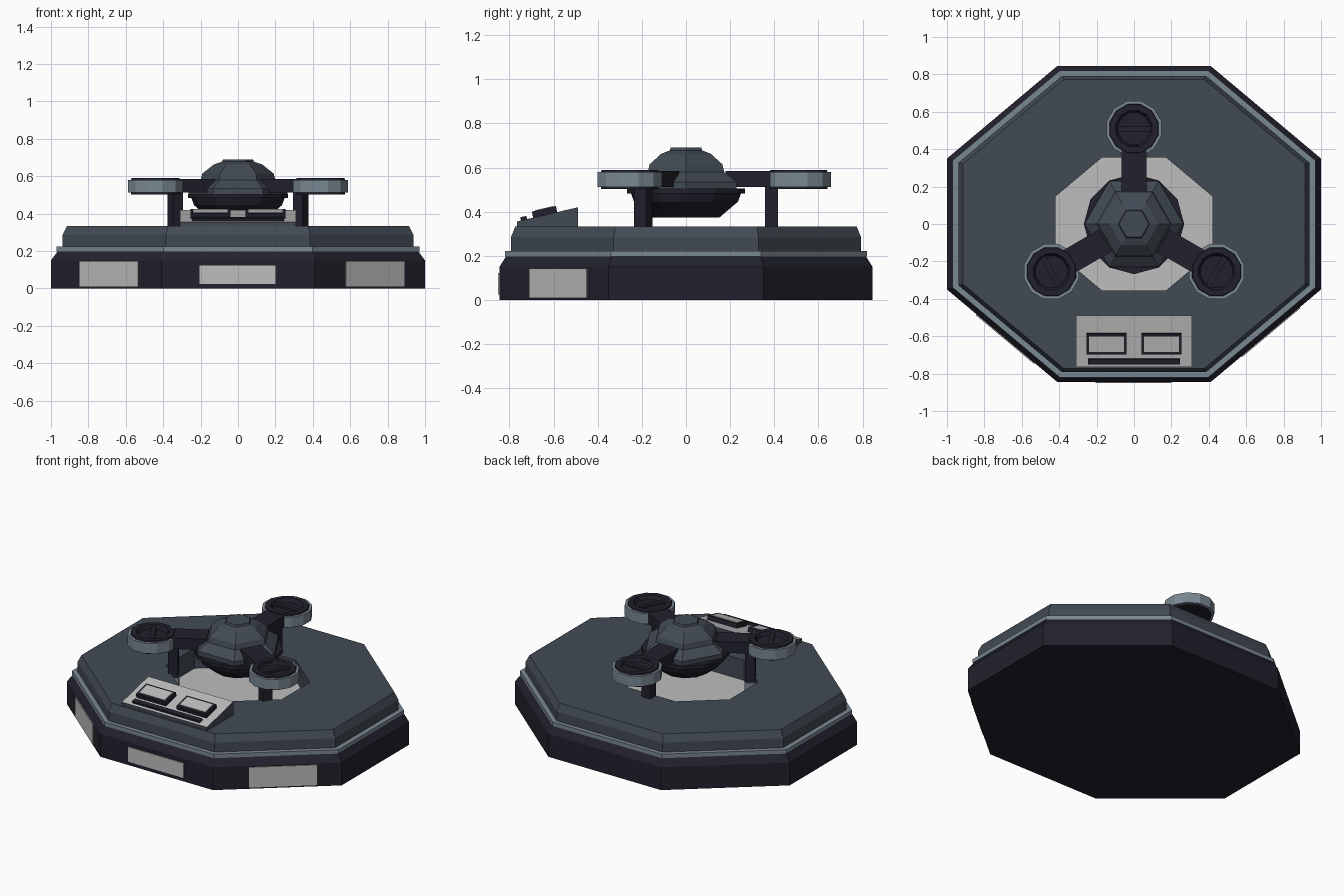
import bpy, bmesh, math
from mathutils import Matrix, Vector

if "Cube" in bpy.data.objects:
    bpy.data.objects.remove(bpy.data.objects["Cube"], do_unlink=True)


def material(name, srgb):
    rgb = [((c / 255 + 0.055) / 1.055) ** 2.4 for c in srgb]
    m = bpy.data.materials.new(name)
    m.use_nodes = True
    m.diffuse_color = (*rgb, 1)
    m.node_tree.nodes["Principled BSDF"].inputs["Base Color"].default_value = (*rgb, 1)
    return m


NAVY, SLATE, TRIM, LIGHT = range(4)
MATS = [material("dark navy", (34, 33, 45)), material("slate", (66, 74, 84)),
        material("steel trim", (122, 136, 146)), material("light grey", (190, 190, 190))]


def finish(name, bm, matrix=Matrix()):
    bmesh.ops.recalc_face_normals(bm, faces=bm.faces)
    mesh = bpy.data.meshes.new(name)
    bm.to_mesh(mesh)
    bm.free()
    for m in MATS:
        mesh.materials.append(m)
    ob = bpy.data.objects.new(name, mesh)
    ob.matrix_world = matrix
    bpy.context.collection.objects.link(ob)
    return ob


def loft(name, outline, rings, bottom, top, matrix=Matrix()):
    """Stack scaled copies of an outline; each ring is (scale, z, colour of the band below)."""
    bm = bmesh.new()
    loops = [[bm.verts.new((x * s, y * s, z)) for x, y in outline] for s, z, _ in rings]
    n = len(outline)
    for a, b, ring in zip(loops, loops[1:], rings[1:]):
        for i in range(n):
            k = (i + 1) % n
            bm.faces.new((a[i], a[k], b[k], b[i])).material_index = ring[2]
    bm.faces.new(loops[0][::-1]).material_index = bottom
    bm.faces.new(loops[-1]).material_index = top
    return finish(name, bm, matrix)


def box(name, lo, hi, mat, matrix=Matrix()):
    bm = bmesh.new()
    lo, hi = Vector(lo), Vector(hi)
    bmesh.ops.create_cube(bm, size=1, matrix=Matrix.Translation((lo + hi) / 2)
                          @ Matrix.Diagonal((*(hi - lo), 1)))
    for f in bm.faces:
        f.material_index = mat
    return finish(name, bm, matrix)


def ngon(n, start=0):
    return [(math.cos(start + math.tau * i / n), math.sin(start + math.tau * i / n))
            for i in range(n)]


# Octagonal platform with trim band and sunken landing pad
octagon = [(1, -.35), (1, .35), (.41, .845), (-.41, .845),
           (-1, .35), (-1, -.35), (-.41, -.845), (.41, -.845)]
loft("platform", octagon,
     [(1, 0, NAVY), (1, .15, NAVY), (.965, .197, NAVY), (.97, .197, TRIM), (.97, .223, TRIM),
      (.938, .223, TRIM), (.938, .285, SLATE), (.915, .333, SLATE),
      (.42, .333, SLATE), (.42, .2, SLATE)], NAVY, LIGHT)

# Light panels on the three front faces
box("front_panel", (-.205, -.851, .025), (.2, -.84, .122), LIGHT)
for name, x, sign in (("left_panel", .73, 1), ("right_panel", -.687, -1)):
    y = -.845 + (abs(x) - .41) / .59 * .495
    m = Matrix.Translation((x, y, 0)) @ Matrix.Rotation(sign * math.atan2(.495, .59), 4, 'Z')
    box(name, (-.203, -.006, .01), (.203, .005, .143), LIGHT, m)

# Wedge console with a light sloping top
bm = bmesh.new()
section = [(-.765, .33), (-.49, .33), (-.49, .42), (-.765, .356)]
sides = [[bm.verts.new((x, y, z)) for y, z in section] for x in (-.31, .31)]
bm.faces.new(sides[0])
bm.faces.new(sides[1])
for i in range(4):
    k = (i + 1) % 4
    bm.faces.new((sides[0][i], sides[0][k], sides[1][k], sides[1][i]))
bm.normal_update()
for f in bm.faces:
    f.material_index = LIGHT if min(v.co.z for v in f.verts) > .34 else SLATE
finish("console", bm)

# Console controls, laid on the slope
slope = Matrix.Translation((0, -.765, .356)) @ Matrix.Rotation(math.atan2(.064, .275), 4, 'X')
box("console_bar", (-.245, .018, -.01), (.245, .047, .015), NAVY, slope)
for name, x in (("left_key", .147), ("right_key", -.147)):
    box(name + "_frame", (x - .107, .075, -.01), (x + .107, .187, .028), NAVY, slope)
    box(name + "_face", (x - .093, .09, .02), (x + .093, .174, .031), LIGHT, slope)

# Craft: faceted hull, rim plate and tapered belly
loft("hull", ngon(6),
     [(.265, .495, SLATE), (.265, .535, SLATE), (.2, .58, SLATE), (.19, .615, SLATE),
      (.13, .662, SLATE), (.085, .678, SLATE), (.08, .69, SLATE)], SLATE, SLATE)
loft("hull_rim", ngon(12), [(.268, .483, NAVY), (.268, .506, NAVY)], NAVY, NAVY)
loft("belly", ngon(12), [(.15, .373, NAVY), (.235, .445, NAVY), (.25, .485, NAVY)], NAVY, NAVY)

# Three arms, each with a rotor pod and a landing leg
for name, angle in (("back", 90), ("right", 210), ("left", 330)):
    turn = Matrix.Rotation(math.radians(angle), 4, 'Z')
    pod = turn @ Matrix.Translation((.51, 0, 0))
    box(name + "_arm", (.18, -.068, .512), (.42, .068, .584), NAVY, turn)
    loft(name + "_pod", ngon(12, math.pi / 12),
         [(.135, .503, NAVY), (.135, .512, NAVY), (.152, .512, TRIM), (.152, .58, TRIM),
          (.135, .58, TRIM), (.132, .59, NAVY), (.1, .59, NAVY), (.088, .565, NAVY)],
         NAVY, NAVY, pod)
    box(name + "_rotor_bar", (-.015, -.09, .56), (.015, .09, .58), NAVY, pod)
    box(name + "_leg", (.357, -.031, .3), (.417, .031, .52), NAVY, turn)
    box(name + "_foot", (.352, -.035, .2), (.422, .035, .305), TRIM, turn)
